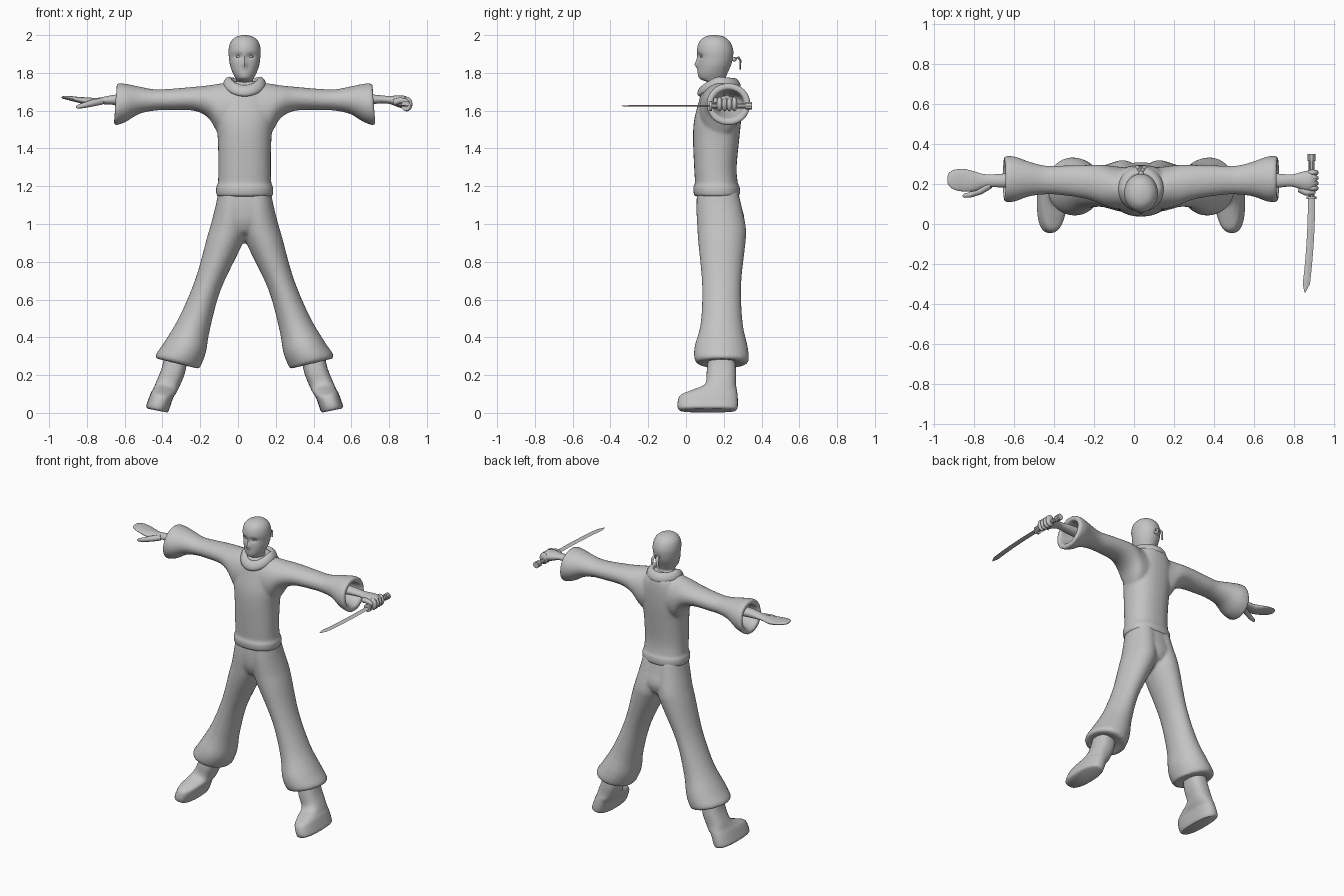
import bpy, bmesh, math
from mathutils import Vector

CX = 0.035  # body centre line
grey = bpy.data.materials.new("plain grey")
grey.diffuse_color = (0.55, 0.55, 0.55, 1)


def finish(name, bm, angle=50):
    bmesh.ops.recalc_face_normals(bm, faces=bm.faces)
    me = bpy.data.meshes.new(name)
    bm.to_mesh(me)
    bm.free()
    ob = bpy.data.objects.new(name, me)
    bpy.context.collection.objects.link(ob)
    me.materials.append(grey)
    shade(ob, angle)
    return ob


def shade(ob, angle=50):
    bpy.ops.object.select_all(action='DESELECT')
    bpy.context.view_layer.objects.active = ob
    ob.select_set(True)
    bpy.ops.object.shade_smooth_by_angle(angle=math.radians(angle))


def skin(bm, rings, closed=False):
    """Bridge rings of points into a tube, capped unless it loops."""
    vs = [[bm.verts.new(p) for p in r] for r in rings]
    n = len(vs[0])
    pairs = list(zip(vs, vs[1:])) + ([(vs[-1], vs[0])] if closed else [])
    for a, b in pairs:
        for i in range(n):
            j = (i + 1) % n
            bm.faces.new((a[i], a[j], b[j], b[i]))
    if not closed:
        bm.faces.new(vs[0][::-1])
        bm.faces.new(vs[-1])


def smooth_rows(rows, steps):
    """Catmull-Rom through the key sections."""
    out = []
    for i in range(len(rows) - 1):
        p0, p1, p2, p3 = (rows[max(i - 1, 0)], rows[i], rows[i + 1],
                          rows[min(i + 2, len(rows) - 1)])
        for s in range(steps):
            t = s / steps
            out.append([0.5 * (2 * b + (c - a) * t + (2 * a - 5 * b + 4 * c - d) * t * t
                               + (3 * b - a - 3 * c + d) * t ** 3)
                        for a, b, c, d in zip(p0, p1, p2, p3)])
    return out + [rows[-1]]


def loft(bm, rows, side=1, steps=4, seg=32, power=2.0):
    """Section = offset and height of one edge, of the other edge, then y range."""
    rings = []
    for a0, z0, a1, z1, y0, y1 in smooth_rows(rows, steps):
        c = Vector((CX + side * (a0 + a1) / 2, (y0 + y1) / 2, (z0 + z1) / 2))
        u = Vector((side * (a0 - a1) / 2, 0, (z0 - z1) / 2))
        v = Vector((0, (y1 - y0) / 2, 0))
        ring = []
        for k in range(seg):
            t = 2 * math.pi * k / seg
            co, si = math.cos(t), math.sin(t)
            ring.append(c + u * math.copysign(abs(co) ** (2 / power), co)
                        + v * math.copysign(abs(si) ** (2 / power), si))
        rings.append(ring)
    skin(bm, rings)


def upright(rows):
    return [(w, z, -w, z, y0, y1) for z, w, y0, y1 in rows]


def tube(bm, pts, radii, seg=12, flat=1.0):
    rings = []
    for i, p in enumerate(pts):
        d = (Vector(pts[min(i + 1, len(pts) - 1)]) - Vector(pts[max(i - 1, 0)])).normalized()
        a = d.cross(Vector((0, 0, 1)) if abs(d.z) < 0.9 else Vector((0, 1, 0))).normalized()
        b = a.cross(d)
        rings.append([Vector(p) + radii[i] * (a * math.cos(t) + b * flat * math.sin(t))
                      for t in (2 * math.pi * k / seg for k in range(seg))])
    skin(bm, rings)


def ball(bm, c, r, seg=16):
    new = bmesh.ops.create_uvsphere(bm, u_segments=seg, v_segments=seg // 2, radius=1)["verts"]
    for v in new:
        v.co = Vector([c[i] + v.co[i] * r[i] for i in range(3)])


def fuse(ob, voxel, rounds):
    """Melt overlapping volumes into one cloth surface."""
    m = ob.modifiers.new("fuse", 'REMESH')
    m.mode, m.voxel_size, m.use_smooth_shade = 'VOXEL', voxel, True
    s = ob.modifiers.new("soften", 'SMOOTH')
    s.factor, s.iterations = 0.5, rounds


# tunic: torso with hem, and two open bell sleeves
bm = bmesh.new()
loft(bm, upright([(1.145, .138, .055, .27), (1.155, .15, .042, .285), (1.195, .151, .038, .285),
                  (1.215, .142, .047, .275), (1.30, .139, .043, .268), (1.45, .142, .037, .282),
                  (1.55, .152, .043, .292), (1.65, .15, .068, .295), (1.72, .115, .09, .288),
                  (1.755, .075, .115, .265)]), power=2.3)
for s in (-1, 1):
    loft(bm, [(.04, 1.75, .04, 1.46, .07, .28), (.12, 1.745, .13, 1.47, .075, .288),
              (.19, 1.734, .19, 1.56, .095, .295), (.27, 1.726, .27, 1.60, .125, .295),
              (.40, 1.715, .40, 1.603, .145, .292), (.48, 1.713, .48, 1.60, .148, .292),
              (.56, 1.728, .56, 1.582, .138, .312), (.63, 1.742, .63, 1.54, .113, .337),
              (.67, 1.745, .685, 1.522, .110, .340), (.677, 1.73, .69, 1.535, .122, .328),
              (.672, 1.712, .685, 1.556, .14, .31), (.60, 1.70, .60, 1.59, .155, .295),
              (.55, 1.685, .55, 1.615, .17, .27)], s)
fuse(finish("tunic", bm), 0.009, 3)

# trousers: pelvis and two flared legs
bm = bmesh.new()
loft(bm, upright([(1.18, .135, .06, .275), (1.10, .145, .055, .292), (1.02, .13, .06, .31),
                  (.96, .06, .085, .29), (.94, .02, .12, .25)]), power=2.3)
for s in (-1, 1):
    loft(bm, [(.138, 1.18, -.02, 1.17, .06, .275), (.153, 1.10, -.02, 1.06, .055, .297),
              (.178, 1.0, -.008, .95, .06, .318), (.20, .925, .02, .875, .065, .315),
              (.26, .71, .127, .65, .085, .292), (.345, .51, .184, .44, .078, .30),
              (.425, .375, .205, .32, .045, .327), (.47, .308, .232, .25, .047, .332),
              (.462, .286, .245, .234, .075, .31), (.44, .285, .29, .25, .11, .27)], s)
fuse(finish("trousers", bm), 0.01, 3)

# boots
for s, label in ((-1, "right"), (1, "left")):
    bm = bmesh.new()
    loft(bm, [(.42, .33, .30, .29, .12, .255), (.438, .24, .318, .205, .11, .265),
              (.468, .165, .347, .135, .10, .265), (.483, .13, .362, .105, .03, .27),
              (.497, .105, .378, .08, -.03, .273), (.512, .065, .392, .04, -.045, .275),
              (.521, .035, .402, .012, -.042, .272), (.512, .022, .41, .002, -.03, .262)],
         s, power=2.5)
    finish(label + "_boot", bm)

# head and neck, with pressed eye sockets and a raised nose
bm = bmesh.new()
loft(bm, upright([(1.68, .05, .12, .225), (1.745, .047, .115, .215), (1.762, .044, .085, .208),
                  (1.775, .05, .068, .21), (1.80, .063, .062, .22), (1.84, .077, .062, .238),
                  (1.88, .083, .064, .248), (1.92, .085, .058, .25), (1.96, .076, .068, .236),
                  (1.985, .055, .09, .212), (1.996, .03, .115, .185), (2.0, .006, .143, .157)]),
     seg=48, steps=5)
bumps = [(-.033, 1.888, .018, .012, .013), (.033, 1.888, .018, .012, .013),
         (0, 1.845, .012, .018, -.016), (0, 1.875, .009, .022, -.007)]
for v in bm.verts:
    if v.co.y < .14:
        v.co.y += sum(d * math.exp(-((v.co.x - CX - x) / rx) ** 2 - ((v.co.z - z) / rz) ** 2)
                      for x, z, rx, rz, d in bumps)
finish("head", bm)

# eyes
for s, label in ((-1, "right"), (1, "left")):
    bm = bmesh.new()
    ball(bm, (CX + s * .033, .084, 1.886), (.014, .008, .006))
    finish(label + "_eye", bm)

# mask knot and its loose tails at the back of the head
bm = bmesh.new()
ball(bm, (CX, .255, 1.872), (.014, .014, .012))
for s, drop in ((-1, .05), (1, .035)):
    tube(bm, [(CX, .255, 1.875), (CX + s * .012, .278, 1.882),
              (CX + s * .018, .288, 1.865), (CX + s * .022, .286, 1.865 - drop)],
         [.006, .011, .011, .007], 8, .5)
finish("mask_knot", bm)

# draped collar, dipping at the front
bm = bmesh.new()
rings = []
for k in range(48):
    a = 2 * math.pi * k / 48
    front = max(0, math.cos(a))
    back = max(0, -math.cos(a))
    out = Vector((math.sin(a), -math.cos(a), 0))
    c = Vector((CX + .092 * math.sin(a), .175 - .092 * math.cos(a),
                1.75 - .045 * front ** 1.5 - .008 * back))
    rings.append([c + out * (.02 * math.cos(t) - .01 * math.sin(t))
                  + Vector((0, 0, .03 * math.sin(t)))
                  for t in (2 * math.pi * i / 16 for i in range(16))])
skin(bm, rings, closed=True)
finish("collar", bm)

# open hand with thumb
bm = bmesh.new()
loft(bm, [(.53, 1.69, .53, 1.62, .18, .26), (.68, 1.685, .68, 1.63, .182, .252),
          (.775, 1.668, .775, 1.635, .185, .248), (.83, 1.67, .83, 1.63, .165, .262),
          (.88, 1.673, .88, 1.642, .162, .274), (.93, 1.678, .93, 1.655, .17, .272),
          (.96, 1.677, .96, 1.663, .19, .256), (.969, 1.673, .969, 1.668, .21, .235)], -1)
tube(bm, [(-.72, .195, 1.65), (-.77, .165, 1.64), (-.82, .146, 1.627),
          (-.85, .141, 1.62), (-.858, .141, 1.618)], [.018, .018, .014, .01, .003])
finish("open_hand", bm)

# gripping hand: forearm, palm, curled fingers and thumb
bm = bmesh.new()
loft(bm, [(.53, 1.69, .53, 1.62, .18, .26), (.68, 1.685, .68, 1.635, .182, .252),
          (.755, 1.678, .755, 1.638, .187, .248), (.81, 1.68, .81, 1.62, .168, .262),
          (.85, 1.678, .85, 1.607, .162, .268), (.875, 1.665, .875, 1.612, .175, .26)], 1)
for i in range(4):
    ball(bm, (.893, .178 + i * .026, 1.635), (.031, .0165, .039))
tube(bm, [(.83, .175, 1.645), (.86, .158, 1.655), (.89, .157, 1.65), (.905, .158, 1.64)],
     [.018, .016, .013, .006])
finish("gripping_hand", bm)

# sword grip, pommel and guard
bm = bmesh.new()
tube(bm, [(.888, y, 1.625) for y in (.13, .315, .315, .35)], [.014, .014, .021, .021], 10)
tube(bm, [(.888, .125, 1.625), (.888, .138, 1.625)], [.026, .026], 12)
finish("sword_grip", bm, 30)

# curved blade with a slanted point
bm = bmesh.new()
rings = []
for k in range(13):
    t = k / 12
    x, y = .888 - .026 * t * t, .13 - .43 * t
    rings.append([(x - .018, y, 1.625), (x, y, 1.629), (x + .018, y, 1.625), (x, y, 1.621)])
rings.append([(.853, -.344, 1.625), (.856, -.342, 1.626), (.860, -.338, 1.625), (.856, -.342, 1.624)])
skin(bm, rings)
finish("sword_blade", bm, 20)
